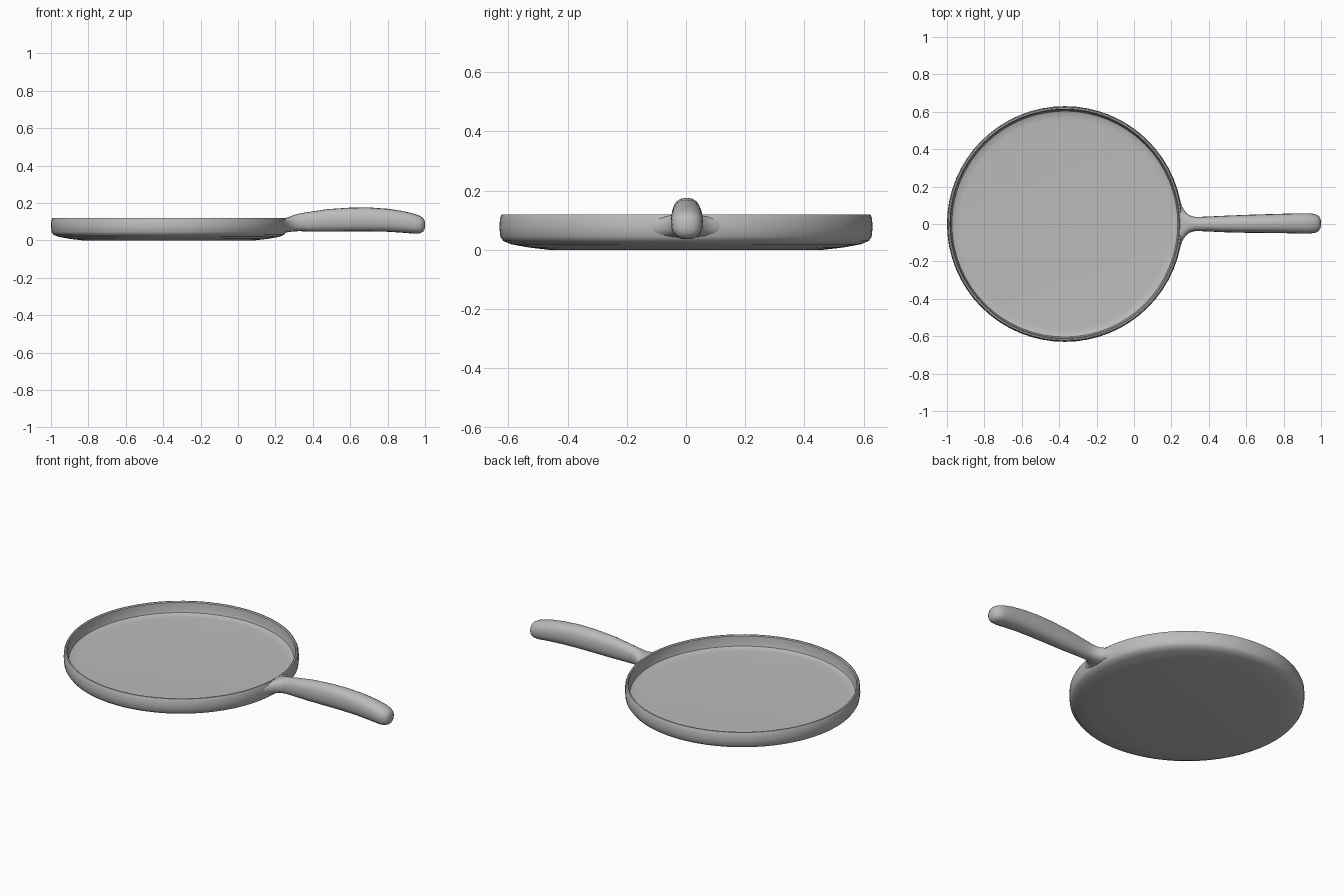
import bpy, bmesh, math

cube = bpy.data.objects.get("Cube")
if cube:
    bpy.data.objects.remove(cube, do_unlink=True)

# Single metal grey
grey = bpy.data.materials.new("cast_grey")
grey.use_nodes = True
COLOUR = (0.5, 0.5, 0.5, 1.0)
grey.diffuse_color = COLOUR
grey.node_tree.nodes["Principled BSDF"].inputs["Base Color"].default_value = COLOUR


def loft(name, rings, angle):
    """Skin a list of closed point rings, capping both ends."""
    bm = bmesh.new()
    loops = [[bm.verts.new(p) for p in ring] for ring in rings]
    n = len(loops[0])
    for a, b in zip(loops, loops[1:]):
        for i in range(n):
            j = (i + 1) % n
            bm.faces.new((a[i], a[j], b[j], b[i]))
    bm.faces.new(loops[0])
    bm.faces.new(loops[-1])
    bmesh.ops.recalc_face_normals(bm, faces=bm.faces)
    mesh = bpy.data.meshes.new(name)
    bm.to_mesh(mesh)
    bm.free()
    mesh.materials.append(grey)
    obj = bpy.data.objects.new(name, mesh)
    bpy.context.collection.objects.link(obj)
    bpy.ops.object.select_all(action='DESELECT')
    obj.select_set(True)
    bpy.context.view_layer.objects.active = obj
    bpy.ops.object.shade_smooth_by_angle(angle=math.radians(angle))
    return obj


# Pan body: turned profile (radius, z) from underside, over the rim, to the floor
PAN_X, SIDES = -0.37, 64
profile = [(0.46, 0.0), (0.53, 0.008), (0.59, 0.019), (0.617, 0.03),
           (0.627, 0.045), (0.63, 0.075), (0.628, 0.108), (0.623, 0.119),
           (0.616, 0.12), (0.611, 0.115), (0.609, 0.075), (0.604, 0.058),
           (0.592, 0.052), (0.56, 0.05)]
turn = [2 * math.pi * i / SIDES for i in range(SIDES)]
loft("pan_body", [[(PAN_X + r * math.cos(t), r * math.sin(t), z) for t in turn]
                  for r, z in profile], 40)

# Handle: stations along x as (x, y centre, half width, bottom z, top z)
stations = [(0.243, 0, 0.130, 0.040, 0.117), (0.258, 0, 0.092, 0.042, 0.121),
            (0.275, 0, 0.064, 0.045, 0.126), (0.295, 0, 0.047, 0.048, 0.134),
            (0.325, 0, 0.038, 0.049, 0.143), (0.38, 0, 0.039, 0.048, 0.152),
            (0.48, 0, 0.044, 0.047, 0.167), (0.60, 0.001, 0.048, 0.048, 0.175),
            (0.70, 0.002, 0.050, 0.048, 0.176), (0.80, 0.003, 0.052, 0.046, 0.169),
            (0.88, 0.003, 0.054, 0.041, 0.157), (0.94, 0.003, 0.054, 0.036, 0.143),
            (0.97, 0.003, 0.050, 0.037, 0.132), (0.988, 0.003, 0.040, 0.045, 0.121),
            (0.997, 0.003, 0.025, 0.058, 0.107), (1.0, 0.003, 0.010, 0.073, 0.092)]


def oval(x, y, w, lo, hi, n=20, power=0.85):
    """Slightly squared oval cross-section."""
    ring = []
    for i in range(n):
        t = 2 * math.pi * i / n
        c, s = math.cos(t), math.sin(t)
        ring.append((x, y + w * math.copysign(abs(c) ** power, c),
                     (lo + hi) / 2 + (hi - lo) / 2 * math.copysign(abs(s) ** power, s)))
    return ring


loft("handle", [oval(*s) for s in stations], 60)
